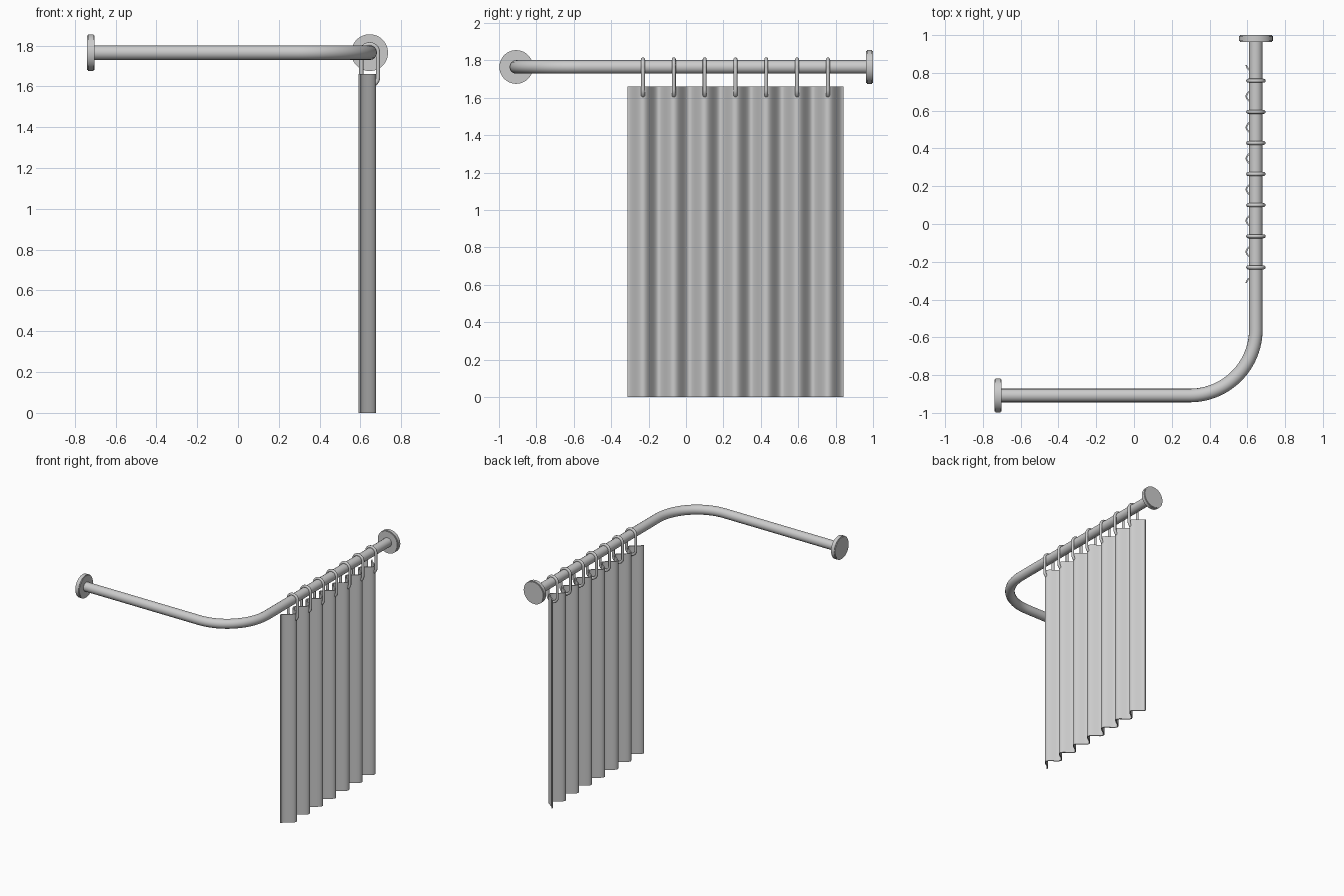
import bpy, bmesh
from math import pi, sin, cos, radians
from mathutils import Matrix, Vector

cube = bpy.data.objects.get("Cube")
if cube:
    bpy.data.objects.remove(cube, do_unlink=True)

grey = bpy.data.materials.new("soft_grey")
grey.use_nodes = True
colour = (0.6, 0.6, 0.6, 1)
grey.diffuse_color = colour
grey.node_tree.nodes["Principled BSDF"].inputs["Base Color"].default_value = colour

ROD_X, ROD_Y, ROD_Z = 0.645, -0.908, 1.765
ROD_R, BEND = 0.036, 0.35


def add_object(name, data, location=(0, 0, 0)):
    obj = bpy.data.objects.new(name, data)
    obj.location = location
    bpy.context.scene.collection.objects.link(obj)
    return obj


def add_mesh(name, bm, angle=35):
    bmesh.ops.recalc_face_normals(bm, faces=bm.faces)
    mesh = bpy.data.meshes.new(name)
    bm.to_mesh(mesh)
    bm.free()
    mesh.shade_smooth()
    mesh.set_sharp_from_angle(angle=radians(angle))
    mesh.materials.append(grey)
    return add_object(name, mesh)


def tube(name, points, radius, cyclic=False, resolution=6):
    curve = bpy.data.curves.new(name, "CURVE")
    curve.dimensions = "3D"
    curve.bevel_depth = radius
    curve.bevel_resolution = resolution
    curve.use_fill_caps = not cyclic
    spline = curve.splines.new("POLY")
    spline.points.add(len(points) - 1)
    for p, co in zip(spline.points, points):
        p.co = (*co, 1)
    spline.use_cyclic_u = cyclic
    spline.use_smooth = True
    curve.materials.append(grey)
    return curve


def arc(cx, cy, r, start, end, steps):
    angles = [start + (end - start) * i / steps for i in range(steps + 1)]
    return [(cx + r * cos(a), cy + r * sin(a)) for a in angles]


# Bent rail
bend = arc(ROD_X - BEND, ROD_Y + BEND, BEND, -pi / 2, 0, 24)
path = [(-0.72, ROD_Y)] + bend + [(ROD_X, 0.98)]
add_object("rail", tube("rail", [(x, y, ROD_Z) for x, y in path], ROD_R))


# Wall flanges
def flange(name, centre, axis):
    bm = bmesh.new()
    bmesh.ops.create_cone(bm, cap_ends=True, segments=48, radius1=0.09,
                          radius2=0.09, depth=0.037)
    rims = [e for e in bm.edges if any(len(f.verts) > 4 for f in e.link_faces)]
    bmesh.ops.bevel(bm, geom=rims, offset=0.005, segments=2, affect="EDGES")
    turn = Vector((0, 0, 1)).rotation_difference(Vector(axis)).to_matrix().to_4x4()
    bm.transform(Matrix.Translation(centre) @ turn)
    add_mesh(name, bm)


flange("left_rail_flange", (ROD_X, 0.981, ROD_Z), (0, 1, 0))
flange("right_rail_flange", (-0.721, ROD_Y, ROD_Z), (1, 0, 0))

# Wavy curtain: a thin strip following a wave, extruded upward
FOLDS, PITCH, START = 7, 0.1647, -0.312
AMP, HALF, TOP, STEPS = 0.039, 0.004, 1.66, 16
bm = bmesh.new()
pairs = []
for i in range(FOLDS * STEPS + 1):
    a = 2 * pi * i / STEPS
    centre = Vector((0.633 - AMP * cos(a), START + PITCH * i / STEPS, 0))
    slope = AMP * sin(a) * 2 * pi / PITCH
    normal = Vector((1, -slope, 0)).normalized() * HALF
    pairs.append([bm.verts.new(centre - normal), bm.verts.new(centre + normal)])
for (a, b), (c, d) in zip(pairs, pairs[1:]):
    bm.faces.new((a, b, d, c))
top = bmesh.ops.extrude_face_region(bm, geom=bm.faces[:])["geom"]
bmesh.ops.translate(bm, vec=(0, 0, TOP),
                    verts=[v for v in top if isinstance(v, bmesh.types.BMVert)])
add_mesh("curtain", bm, 45)

# Long rings, one at each fold crest
RING_R, DROP = 0.041, 0.12
outline = arc(0, 0, RING_R, 0, pi, 16) + arc(0, -DROP, RING_R, pi, 2 * pi, 16)
ring = tube("ring", [(x, 0, z) for x, z in outline], 0.0105, True, 4)
for i in range(FOLDS):
    add_object(f"ring_{i + 1}", ring, (ROD_X, START + PITCH * (i + 0.5), ROD_Z))
